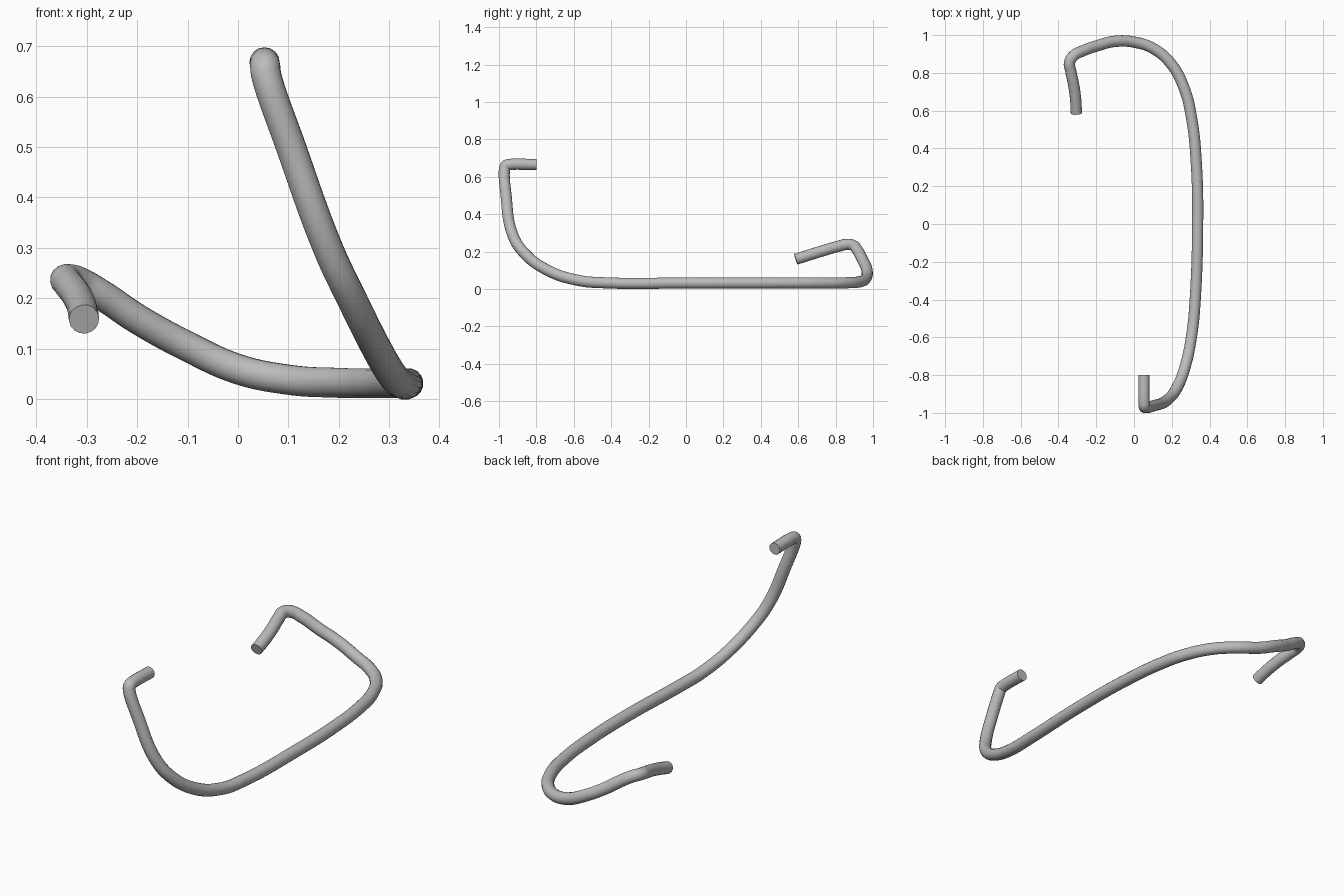
import bpy

cube = bpy.data.objects.get("Cube")
if cube:
    bpy.data.objects.remove(cube, do_unlink=True)

RADIUS = 0.03

# Metal colour
steel = bpy.data.materials.new("grey steel")
steel.use_nodes = True
colour = (0.5, 0.5, 0.5, 1)
steel.diffuse_color = colour
steel.node_tree.nodes["Principled BSDF"].inputs["Base Color"].default_value = colour

# Centre line: raised front end, sweep down, long floor run, hooked rear end
path = [
    (.053, -.80, .665), (.053, -.945, .665), (.054, -.963, .659), (.056, -.97, .642),
    (.105, -.962, .50), (.178, -.93, .30), (.225, -.872, .20), (.275, -.74, .10),
    (.308, -.57, .045), (.322, -.43, .033), (.337, 0, .032), (.33, .32, .032),
    (.305, .56, .032), (.265, .72, .032), (.195, .85, .033), (.10, .93, .039),
    (0, .963, .06), (-.10, .967, .105), (-.20, .942, .16), (-.27, .917, .207),
    (-.318, .892, .234), (-.341, .856, .238), (-.335, .81, .227),
    (-.32, .74, .207), (-.309, .66, .182), (-.305, .587, .159),
]

curve = bpy.data.curves.new("bent_rod", "CURVE")
curve.dimensions = "3D"
curve.resolution_u = 8
curve.bevel_depth = RADIUS
curve.bevel_resolution = 6
curve.use_fill_caps = True
spline = curve.splines.new("BEZIER")
spline.bezier_points.add(len(path) - 1)
for point, co in zip(spline.bezier_points, path):
    point.co = co
    point.handle_left_type = point.handle_right_type = "AUTO"

rod = bpy.data.objects.new("bent_rod", curve)
bpy.context.collection.objects.link(rod)
curve.materials.append(steel)

# Turn the rod into a mesh with smooth sides and crisp flat ends
bpy.ops.object.select_all(action="DESELECT")
rod.select_set(True)
bpy.context.view_layer.objects.active = rod
bpy.ops.object.convert(target="MESH")
bpy.ops.object.shade_smooth_by_angle()
